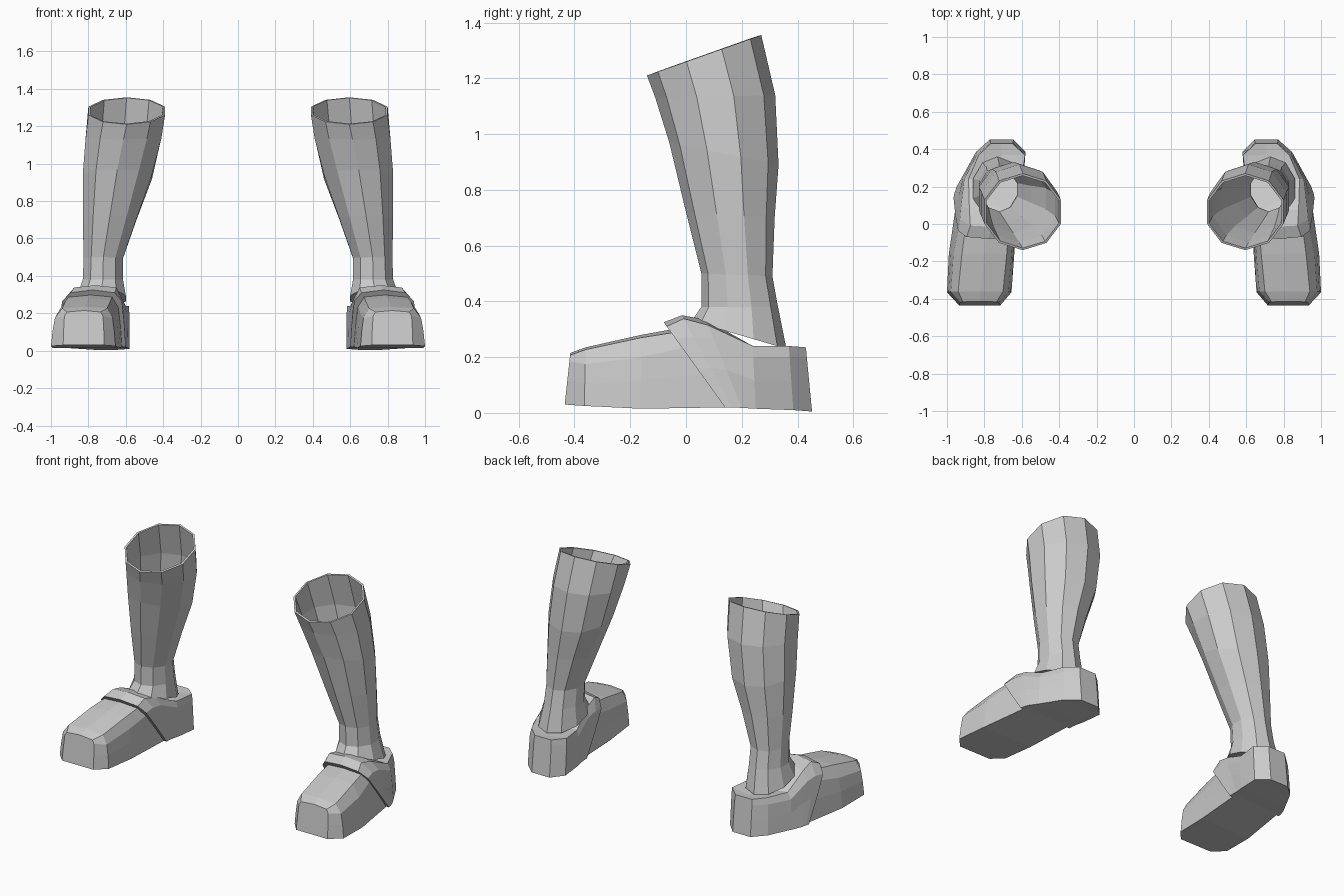
import bpy, bmesh, math


def loft(name, rings, closed_start=True, closed_end=True, wall=0):
    """Skin a list of equal-length point rings, mirrored into a left/right pair."""
    bm = bmesh.new()
    vs = [[bm.verts.new(p) for p in r] for r in rings]
    n = len(rings[0])
    for a, b in zip(vs, vs[1:]):
        for i in range(n):
            j = (i + 1) % n
            bm.faces.new((a[i], a[j], b[j], b[i]))
    if closed_start:
        bm.faces.new(vs[0])
    if closed_end:
        bm.faces.new(vs[-1])
    bmesh.ops.recalc_face_normals(bm, faces=bm.faces)
    me = bpy.data.meshes.new(name)
    bm.to_mesh(me)
    bm.free()
    ob = bpy.data.objects.new(name, me)
    bpy.context.collection.objects.link(ob)
    if wall:
        s = ob.modifiers.new("wall", 'SOLIDIFY')
        s.thickness, s.offset = wall, -1
    m = ob.modifiers.new("pair", 'MIRROR')
    m.use_mirror_merge = False
    return ob


def shaft_ring(yf, zf, yb, zb, x0, x1, n=10):
    """Oval ring tilted from its front point to its back point."""
    pts = []
    for i in range(n):
        a = 2 * math.pi * i / n
        t = (1 - math.cos(a)) / 2
        x = (x0 + x1) / 2 + (x1 - x0) / 2 * math.sin(a) / math.sin(math.radians(72))
        pts.append((x, yf + (yb - yf) * t, zf + (zb - zf) * t))
    return pts


def arch(yt, yb, zt, zb, x0, x1, t0, t1, zs, drop):
    """Arched foot section; y leans from yb at the sole to yt at the top."""
    k = 0.55
    prof = [(x0, zb), (x0 + 0.15 * (t0 - x0), zb + (zs - zb) * k), (x0 + 0.35 * (t0 - x0), zs),
            (t0, zt - drop), ((t0 + t1) / 2, zt), (t1, zt - drop),
            (x1 + 0.35 * (t1 - x1), zs), (x1 + 0.15 * (t1 - x1), zb + (zs - zb) * k), (x1, zb)]
    return [(x, yb + (yt - yb) * (z - zb) / (zt - zb), z) for x, z in prof]


# Leg shaft: open at the top, thin walled
loft("boot_shaft", [shaft_ring(*r) for r in (
    (-0.140, 1.21, 0.27, 1.355, 0.39, 0.80),
    (-0.110, 1.13, 0.32, 1.14, 0.41, 0.815),
    (-0.060, 0.97, 0.332, 0.89, 0.46, 0.83),
    (0.000, 0.72, 0.318, 0.70, 0.54, 0.83),
    (0.055, 0.50, 0.31, 0.49, 0.615, 0.825),
    (0.055, 0.38, 0.33, 0.38, 0.615, 0.83),
    (0.020, 0.33, 0.36, 0.23, 0.60, 0.86))],
    closed_start=False, wall=0.012)

# Toe box: blunt front, rising towards the instep
loft("toe_box", [arch(*s) for s in (
    (-0.415, -0.435, 0.215, 0.03, 0.715, 0.935, 0.735, 0.915, 0.185, 0.008),
    (-0.360, -0.365, 0.235, 0.025, 0.655, 1.00, 0.70, 0.94, 0.175, 0.008),
    (-0.160, -0.160, 0.280, 0.015, 0.64, 0.99, 0.68, 0.92, 0.20, 0.01),
    (-0.020, 0.150, 0.305, 0.02, 0.62, 0.945, 0.67, 0.90, 0.24, 0.012),
    (0.030, 0.200, 0.300, 0.02, 0.62, 0.93, 0.67, 0.89, 0.24, 0.012))])

# Heel cuff: slanted strap over the instep running back into the block heel
loft("heel_cuff", [arch(*s) for s in (
    (-0.080, 0.140, 0.325, 0.02, 0.600, 0.965, 0.66, 0.895, 0.265, 0.015),
    (-0.015, 0.165, 0.350, 0.02, 0.600, 0.960, 0.65, 0.875, 0.275, 0.012),
    (0.070, 0.200, 0.335, 0.018, 0.598, 0.948, 0.64, 0.88, 0.265, 0.02),
    (0.240, 0.250, 0.225, 0.015, 0.590, 0.920, 0.60, 0.885, 0.20, -0.015),
    (0.370, 0.385, 0.225, 0.010, 0.580, 0.845, 0.583, 0.83, 0.20, -0.015),
    (0.430, 0.452, 0.235, 0.005, 0.645, 0.770, 0.65, 0.765, 0.20, 0.0))])
